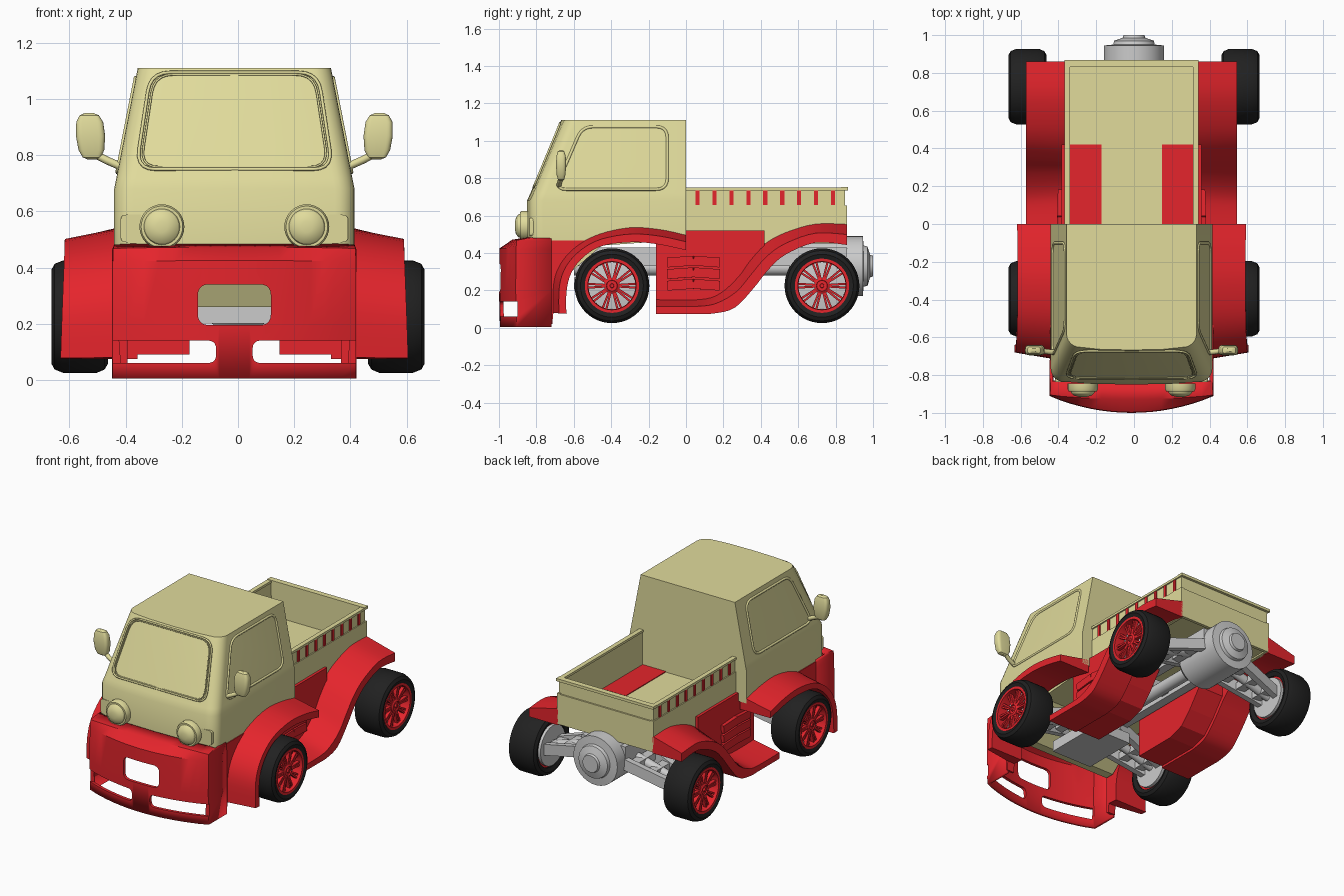
import bpy, bmesh
from math import pi, sin, cos
from mathutils import Vector as V

if "Cube" in bpy.data.objects:
    bpy.data.objects.remove(bpy.data.objects["Cube"])

CX = -0.013  # body centreline

def material(name, c):
    m = bpy.data.materials.new(name)
    m.diffuse_color = (*c, 1)
    m.use_nodes = True
    m.node_tree.nodes["Principled BSDF"].inputs["Base Color"].default_value = m.diffuse_color
    return m

BEIGE = material("beige", (0.75, 0.71, 0.33))
RED = material("red", (0.78, 0.018, 0.025))
BLACK = material("rubber", (0.015, 0.015, 0.015))

def finish(name, bm, mat, smooth=True):
    bmesh.ops.recalc_face_normals(bm, faces=bm.faces)
    me = bpy.data.meshes.new(name)
    bm.to_mesh(me)
    bm.free()
    ob = bpy.data.objects.new(name, me)
    bpy.context.collection.objects.link(ob)
    if mat:
        me.materials.append(mat)
    if smooth:
        bpy.ops.object.select_all(action='DESELECT')
        ob.select_set(True)
        bpy.context.view_layer.objects.active = ob
        bpy.ops.object.shade_smooth_by_angle(angle=0.5)
    return ob

def loft(name, rings, mat, loop=True, caps=True, cyclic=False, smooth=True):
    bm = bmesh.new()
    vs = [[bm.verts.new(p) for p in r] for r in rings]
    n = len(rings[0])
    pairs = list(zip(vs, vs[1:])) + ([(vs[-1], vs[0])] if cyclic else [])
    for a, b in pairs:
        for i in range(n if loop else n - 1):
            j = (i + 1) % n
            bm.faces.new((a[i], a[j], b[j], b[i]))
    if caps and not cyclic:
        bm.faces.new(vs[0])
        bm.faces.new(vs[-1])
    return finish(name, bm, mat, smooth)

def lathe(name, prof, loc, axis, mat, cyclic=False, n=48):
    """prof: (radius, offset along axis) pairs"""
    rings = []
    ax = V(axis)
    u = V((0, 0, 1))
    w = ax.cross(u)
    for r, a in prof:
        rings.append([V(loc) + ax * a + u * r * cos(2*pi*i/n) + w * r * sin(2*pi*i/n) for i in range(n)])
    return loft(name, rings, mat, cyclic=cyclic)

def beams(name, items, mat, up=(0, 0, 1)):
    """items: (start, end, width, height)"""
    bm = bmesh.new()
    for p, q, w, h in items:
        p, q = V(p), V(q)
        d = (q - p).normalized()
        s = d.cross(V(up)).normalized()
        t = s.cross(d)
        e = [[bm.verts.new(c + s*a*w/2 + t*b*h/2) for a, b in ((-1, -1), (1, -1), (1, 1), (-1, 1))] for c in (p, q)]
        bm.faces.new(e[0])
        bm.faces.new(e[1])
        for i in range(4):
            bm.faces.new((e[0][i], e[0][(i+1) % 4], e[1][(i+1) % 4], e[1][i]))
    return finish(name, bm, mat, False)

def box(x0, x1, y0, y1, z0, z1):
    x, z = (x0 + x1)/2, (z0 + z1)/2
    return ((x, y0, z), (x, y1, z), abs(x1 - x0), z1 - z0)

def spline(pts, k=4):
    pts = [V(p) for p in pts]
    e = [pts[0]] + pts + [pts[-1]]
    out = []
    for a, b, c, d in zip(e, e[1:], e[2:], e[3:]):
        for i in range(k):
            t = i/k
            out.append(0.5*(2*b + (c-a)*t + (2*a-5*b+4*c-d)*t*t + (3*b-a-3*c+d)*t**3))
    return out + [pts[-1]]

def tube(name, pts, r, mat, cyclic=True):
    cu = bpy.data.curves.new(name, 'CURVE')
    cu.dimensions, cu.bevel_depth, cu.bevel_resolution = '3D', r, 2
    sp = cu.splines.new('POLY')
    sp.points.add(len(pts) - 1)
    for p, c in zip(sp.points, pts):
        p.co = (*c, 1)
    sp.use_cyclic_u = cyclic
    cu.materials.append(mat)
    ob = bpy.data.objects.new(name, cu)
    bpy.context.collection.objects.link(ob)

def rounded(poly, r, k=5):
    """round the corners of a 2D polygon"""
    out = []
    for i, p in enumerate(poly):
        p, a, b = V(p), V(poly[i-1]), V(poly[(i+1) % len(poly)])
        s, e = p + (a-p).normalized()*r, p + (b-p).normalized()*r
        out += [s*(1-t)**2 + p*2*t*(1-t) + e*t*t for t in [j/k for j in range(k+1)]]
    return out

# cab shell
rings = []
for z, w, f in ((.465, .428, -.85), (.68, .428, -.85), (.72, .42, -.832), (1.08, .35, -.682), (1.11, .344, -.667)):
    right = [(w, 0)] + [(w - .07 + .07*cos(a), f + .085 - .07*sin(a)) for a in [i*pi/12 for i in range(7)]] + [(w/2, f + .004)]
    pts = right + [(0, f)] + [(-x, y) for x, y in reversed(right)]
    rings.append([(CX + x, y, z) for x, y in pts])
loft("cab", rings, BEIGE)
# cab floor wedge
under = ((-.83, .47), (-.72, .26), (-.66, .26), (-.45, .44), (-.02, .47))
loft("cab_floor", [[(CX + x, y, z) for y, z in under] for x in (-.37, .37)], BEIGE, smooth=False)

# windscreen and side window frames
ws = rounded([(-.35, .75), (.35, .75), (.298, 1.095), (-.298, 1.095)], .07)
for k, r in ((1, .006), (.955, .004)):
    tube("windscreen_frame", [(CX + x*k, -.832 + (.92 + (z-.92)*k - .72)*.417 + .004*abs(x)/.35, .92 + (z-.92)*k) for x, z in ws], r, BEIGE)
sw = rounded([(-.70, .74), (-.1, .74), (-.1, 1.075), (-.555, 1.075)], .06)
for s in (-1, 1):
    tube("side_window_frame", [(CX + s*(.42 - (z - .72)*.195), y, z) for y, z in sw], .008, BEIGE)
    # headlight
    lathe("headlight", [(.08, 0), (.08, .03), (.074, .042), (.064, .042), (.06, .052), (.045, .064), (.02, .07)],
          (CX + s*.258, -.845, .545), (0, -1, 0), BEIGE, n=32)
    # mirror and stalk
    mz = [(-.083, .3), (-.076, .62), (-.05, .88), (0, 1), (.05, .92), (.074, .66), (.082, .3)]
    sq = rounded([(-.052, -.027), (.052, -.027), (.052, .027), (-.052, .027)], .022)
    loft("mirror", [[(CX + s*(.512 + x*k + dz*.06), -.668 + y*k, .868 + dz) for x, y in sq] for dz, k in mz], BEIGE)
    tube("mirror_stalk", [(CX + s*.49, -.665, .80), (CX + s*.455, -.675, .782), (CX + s*.405, -.68, .76)], .014, BEIGE, False)
strip = rounded([(-.405, .49), (.405, .49), (.405, .588), (-.405, .588)], .02)
loft("headlight_panel", [[(CX + x, y + (.025 if abs(x) > .38 else 0), z) for x, z in strip] for y in (-.862, -.83)], BEIGE, smooth=False)

# front bumper shell with cut openings
rings = []
for z, w, f, bow in ((.005, .425, -.985, .085), (.2, .425, -.99, .085), (.42, .425, -.988, .085), (.462, .425, -.925, .025), (.475, .42, -.84, .01)):
    front = [(w*i/8, f + bow*(i/8)**2) for i in range(-8, 9)]
    rings.append([(CX + x, y, z) for x, y in [(-w, -.72)] + front + [(w, -.72)]])
bumper = loft("front_bumper", rings, RED, loop=False, caps=False)
bpy.context.view_layer.objects.active = bumper
m = bumper.modifiers.new("shell", 'SOLIDIFY')
m.thickness, m.offset = .02, 0
bpy.ops.object.modifier_apply(modifier="shell")
for x0, x1, z0, z1, r, y1 in ((.065, .6, .06, .14, .03, -.90), (-.6, -.065, .06, .14, .03, -.90), (-.13, .13, .195, .34, .04, -.80)):
    hole = rounded([(x0, z0), (x1, z0), (x1, z1), (x0, z1)], r)
    cut = loft("cutter", [[(CX + x, y, z) for x, z in hole] for y in (-1.1, y1)], None, smooth=False)
    cut.hide_render = True
    bpy.context.view_layer.objects.active = bumper
    m = bumper.modifiers.new("cut", 'BOOLEAN')
    m.object, m.solver = cut, 'EXACT'
    bpy.ops.object.modifier_apply(modifier="cut")
    bpy.data.objects.remove(cut)

# fenders: (upper edge, lower edge) in the y-z plane, inner and outer x
front_up = [(-.72, .08), (-.715, .25), (-.67, .36), (-.58, .45), (-.46, .51), (-.3, .545), (-.14, .535), (0, .505)]
front_lo = [(-.64, .075), (-.638, .2), (-.61, .30), (-.54, .385), (-.44, .44), (-.28, .458), (-.14, .445), (0, .415)]
rear_up = [(.86, .555), (.69, .556), (.53, .51), (.42, .45), (.34, .365), (.28, .28), (.18, .187), (.07, .155), (-.16, .155)]
rear_lo = [(.86, .443), (.69, .455), (.53, .39), (.44, .31), (.36, .21), (.26, .107), (.15, .077), (.05, .075), (-.16, .075)]
for s in (-1, 1):
    for name, up, lo, xi, xo, flare in (("front_fender", front_up, front_lo, .38, .602, .04), ("rear_fender", rear_up, rear_lo, .345, .558, 0)):
        rings = []
        for u, l in zip(spline(up), spline(lo)):
            mid = u.lerp(l, .5)
            x = xo + flare*max(0, .5 - l.y)
            rings.append([(CX + s*a, p.x, p.y) for a, p in ((xi, u), (x, mid), (x, l), (xi, l))])
        loft(name, rings, RED)
    # panel between bumper and wheel arch
    panel = ((-.73, .02), (-.715, .02), (-.69, .28), (-.62, .39), (-.5, .468), (-.73, .468))
    loft("arch_panel", [[(CX + s*x, y, z) for y, z in panel] for x in (.38, .433)], RED, smooth=False)
    # side tank
    tank = ((-.16, .09), (.14, .09), (.25, .125), (.33, .21), (.42, .33), (.42, .52), (-.16, .52))
    loft("side_tank", [[(CX + s*x, y, z) for y, z in tank] for x in (.16, .37)], RED, smooth=False)
    # louvred vent, slats bowed along their length
    slats = []
    for i in range(3):
        z = .225 + i*.062
        slats += [((CX + s*.375, -.1, z), (CX + s*.38, .04, z + .01), .03, .052), ((CX + s*.38, .04, z + .01), (CX + s*.375, .18, z), .03, .052)]
    beams("vent_louvres", slats, RED)

# cargo bed
bed = [box(CX - .34, CX + .34, 0, .85, .46, .515), box(CX - .35, CX + .35, .84, .86, .45, .65),
       box(CX - .345, CX + .345, .835, .85, .65, .74), box(CX - .355, CX + .355, .83, .867, .735, .753)]
slots = []
for s in (-1, 1):
    bed += [box(CX + s*.33, CX + s*.352, 0, .86, .45, .655), box(CX + s*.33, CX + s*.345, 0, .85, .65, .74),
            box(CX + s*.325, CX + s*.355, 0, .865, .735, .75)]
    slots += [box(CX + s*.335, CX + s*.351, y - .011, y + .011, .656, .735) for y in [.062 + .0905*i for i in range(9)]]
beams("cargo_bed", bed, BEIGE)
beams("bed_slots", slots, RED)

# chassis rails and cross members
frame = [box(s*.13 - .03, s*.13 + .03, -.68, .86, .33, .43) for s in (-1, 1)]
frame += [box(-.15, .15, y, y + .06, .35, .41) for y in (-.2, .15, .5)] + [box(-.15, .15, -.6, -.22, .2, .27)]
beams("chassis", frame, None)
# rear drive housing and shaft
lathe("rear_drive", [(.09, .55), (.16, .62), (.16, .945), (.11, .95), (.105, .97), (.06, .985), (.055, 1.0)], (0, 0, .33), (0, 1, 0), None)
lathe("drive_shaft", [(.04, -.6), (.04, .6)], (0, 0, .32), (0, 1, 0), None, n=20)

# wheels with suspension arms
for y in (-.396, .727):
    for s in (-1, 1):
        c, ax = (s*.463, y, .225), (s, 0, 0)
        lathe("tyre", [(.142, .01), (.168, 0), (.188, .012), (.2, .04), (.2, .16), (.188, .19), (.168, .201), (.142, .192)], c, ax, BLACK, True)
        lathe("rim", [(.145, .02), (.145, .195), (.129, .195), (.126, .16), (.126, .02)], c, ax, RED, True)
        lathe("wheel_disc", [(.13, .0), (.13, .13), (.05, .14)], c, ax, None)
        lathe("hub", [(.042, .12), (.042, .178), (.03, .185), (.028, .178), (.012, .178), (.01, .188)], c, ax, RED, n=24)
        spokes = []
        for i in range(10):
            for d in (-.08, .08):
                a, b = 2*pi*i/10 + d*1.6, 2*pi*i/10 + d
                x = s*(.463 + .165)
                spokes.append(((x, y + .034*cos(a), .225 + .034*sin(a)), (x, y + .133*cos(b), .225 + .133*sin(b)), .011, .022))
        beams("wheel_spokes", spokes, RED, up=(1, 0, 0))
        # wishbone arm: two long bars, rungs and half shaft
        inner, outer = V((s*.1, y, .33)), V((s*.48, y, .225))
        arm = [(inner + V((0, d*.13, 0)), outer + V((0, d*.07, 0)), .04, .07) for d in (-1, 1)]
        for t in (.25, .55, .85):
            p = inner.lerp(outer, t)
            h = .13 - .06*t
            arm.append((p - V((0, h, 0)), p + V((0, h, 0)), .06, .045))
        beams("suspension_arm", arm, None)
        lathe("half_shaft", [(.03, 0), (.03, (outer - inner).length)], inner, (outer - inner).normalized(), None, n=16)
